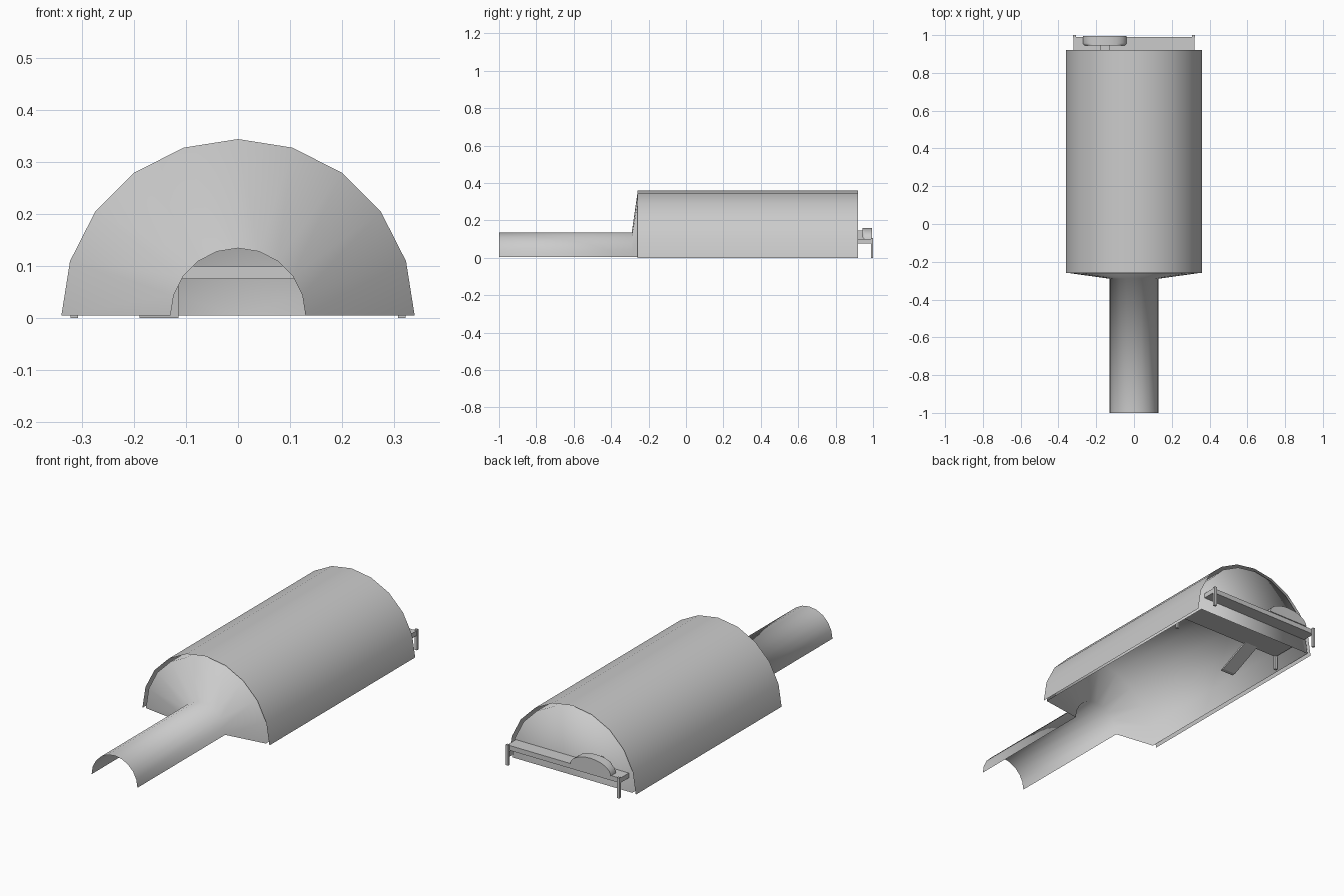
import bpy, bmesh, math

if "Cube" in bpy.data.objects:
    bpy.data.objects.remove(bpy.data.objects["Cube"])

SEG = 10   # sides of each half circle


def finish(name, bm, smooth=False):
    bmesh.ops.recalc_face_normals(bm, faces=bm.faces)
    me = bpy.data.meshes.new(name)
    bm.to_mesh(me)
    bm.free()
    if smooth:
        for p in me.polygons:
            p.use_smooth = True
    ob = bpy.data.objects.new(name, me)
    bpy.context.collection.objects.link(ob)
    return ob


def half_loft(name, profile, base=0.0):
    """Sweep (y, radius) points around the y axis through 180 degrees."""
    bm = bmesh.new()
    rings = []
    for y, r in profile:
        if r == 0:
            rings.append([bm.verts.new((0, y, base))] * (SEG + 1))
        else:
            rings.append([bm.verts.new((r * math.cos(math.pi * i / SEG), y,
                                        base + r * math.sin(math.pi * i / SEG)))
                          for i in range(SEG + 1)])
    for a, b in zip(rings, rings[1:]):
        for i in range(SEG):
            bm.faces.new(list(dict.fromkeys((a[i], a[i + 1], b[i + 1], b[i]))))
    return finish(name, bm, True)


def prism(name, pts, axis, lo, hi, bevel=0.0):
    """Extrude a 2D outline along x or y."""
    bm = bmesh.new()
    put = (lambda p, t: (t, p[0], p[1])) if axis == 'x' else (lambda p, t: (p[0], t, p[1]))
    a = [bm.verts.new(put(p, lo)) for p in pts]
    b = [bm.verts.new(put(p, hi)) for p in pts]
    bm.faces.new(a)
    bm.faces.new(b)
    n = len(pts)
    for i in range(n):
        bm.faces.new((a[i], a[(i + 1) % n], b[(i + 1) % n], b[i]))
    if bevel:
        edges = [e for e in bm.edges if all(v in a for v in e.verts)]
        bmesh.ops.bevel(bm, geom=edges, offset=bevel, segments=3, profile=0.5, affect='EDGES')
    return finish(name, bm)


def box(name, x0, x1, y0, y1, z0, z1):
    return prism(name, [(y0, z0), (y1, z0), (y1, z1), (y0, z1)], 'x', x0, x1)


# Inner shelter: entrance tunnel, shallow front cone, body and closed back
half_loft("inner_shell", [(-1, 0.13), (-0.29, 0.13), (-0.26, 0.34), (0.92, 0.34), (0.92, 0)], 0.004)

# Outer cover over the body
half_loft("outer_cover", [(-0.26, 0.36), (0.92, 0.36)])

# Sleeping platform that passes through the back wall, with four legs
box("platform", -0.32, 0.32, 0.70, 0.99, 0.075, 0.10)
for side, s in (("left", -1), ("right", 1)):
    for end, y in (("front", 0.705), ("back", 0.994)):
        x = s * 0.315
        box(f"platform_leg_{end}_{side}", x - 0.007, x + 0.007, y - 0.006, y + 0.006, 0, 0.105)

# Plank ramp leaning on the platform
prism("ramp", [(0.525, 0), (0.545, 0), (0.715, 0.075), (0.70, 0.08)], 'x', -0.19, -0.115)

# Rounded cushion on the platform and its small stem
arc = [(-0.155 + 0.115 * math.cos(math.pi * i / 16), 0.10 + 0.06 * math.sin(math.pi * i / 16))
       for i in range(17)]
cushion = prism("cushion", arc, 'y', 0.945, 0.995, 0.012)
bpy.context.view_layer.objects.active = cushion
cushion.select_set(True)
bpy.ops.object.shade_smooth_by_angle(angle=math.radians(40))
box("cushion_stem", -0.18, -0.13, 0.90, 0.95, 0.10, 0.145)
